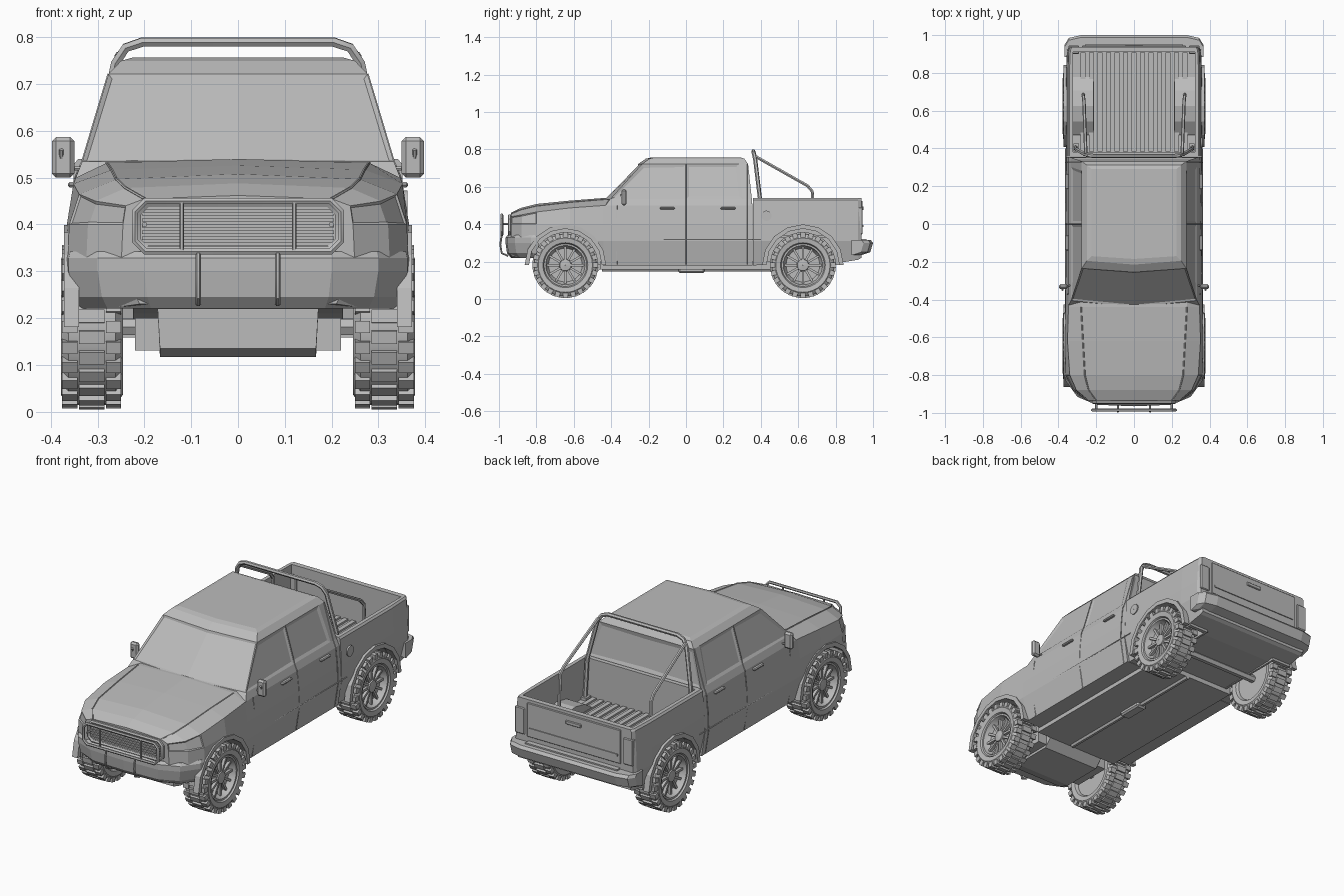
import bpy, bmesh, math
from mathutils import Matrix, Vector

if "Cube" in bpy.data.objects:
    bpy.data.objects.remove(bpy.data.objects["Cube"], do_unlink=True)

grey = bpy.data.materials.new("plain grey")
grey.use_nodes = True
grey.diffuse_color = (0.5, 0.5, 0.5, 1)
grey.node_tree.nodes["Principled BSDF"].inputs["Base Color"].default_value = (0.5, 0.5, 0.5, 1)


def finish(name, bm, smooth=False):
    bmesh.ops.remove_doubles(bm, verts=bm.verts, dist=1e-5)
    bmesh.ops.recalc_face_normals(bm, faces=bm.faces)
    me = bpy.data.meshes.new(name)
    bm.to_mesh(me)
    bm.free()
    me.materials.append(grey)
    ob = bpy.data.objects.new(name, me)
    bpy.context.collection.objects.link(ob)
    if smooth:
        bpy.ops.object.select_all(action='DESELECT')
        ob.select_set(True)
        bpy.context.view_layer.objects.active = ob
        bpy.ops.object.shade_smooth_by_angle(angle=math.radians(35))
    return ob


def loft(rings, bm=None, closed=False):
    """Skin a row of equal closed rings; cap the ends unless closed."""
    bm = bm or bmesh.new()
    vs = [[bm.verts.new(p) for p in ring] for ring in rings]
    n = len(vs[0])
    pairs = list(zip(vs, vs[1:])) + ([(vs[-1], vs[0])] if closed else [])
    for a, b in pairs:
        for i in range(n):
            j = (i + 1) % n
            bm.faces.new((a[i], a[j], b[j], b[i]))
    if not closed:
        bm.faces.new(vs[0])
        bm.faces.new(vs[-1])
    return bm


def mirrored(half):
    return half + [(-x, y, z) for x, y, z in reversed(half) if abs(x) > 1e-6]


def add_box(bm, x0, x1, y0, y1, z0, z1, mat=Matrix()):
    m = Matrix.Translation(((x0 + x1) / 2, (y0 + y1) / 2, (z0 + z1) / 2))
    s = Matrix.Diagonal((abs(x1 - x0), abs(y1 - y0), abs(z1 - z0), 1))
    bmesh.ops.create_cube(bm, size=1, matrix=mat @ m @ s)


def box(name, *dims, bevel=0):
    bm = bmesh.new()
    add_box(bm, *dims)
    if bevel:
        bmesh.ops.bevel(bm, geom=bm.edges[:], offset=bevel, segments=1, affect='EDGES')
    return finish(name, bm)


def tube(name, pts, r, cyclic=False):
    cu = bpy.data.curves.new(name, 'CURVE')
    cu.dimensions = '3D'
    cu.bevel_depth, cu.bevel_resolution, cu.use_fill_caps = r, 1, True
    sp = cu.splines.new('POLY')
    sp.points.add(len(pts) - 1)
    for p, co in zip(sp.points, pts):
        p.co = (*co, 1)
    sp.use_cyclic_u = cyclic
    tmp = bpy.data.objects.new(name + "_path", cu)
    bpy.context.collection.objects.link(tmp)
    bpy.context.view_layer.update()
    me = bpy.data.meshes.new_from_object(tmp.evaluated_get(bpy.context.evaluated_depsgraph_get()))
    bpy.data.objects.remove(tmp, do_unlink=True)
    bm = bmesh.new()
    bm.from_mesh(me)
    return finish(name, bm, True)


def lathe(name, profile, y, z, s, n=32):
    rings = [[(s * x, y + r * math.cos(a), z + r * math.sin(a)) for x, r in profile]
             for a in (2 * math.pi * i / n for i in range(n))]
    return finish(name, loft(rings, closed=True), True)


def arch(name, s, y, r0, r1, x0, x1, n=8):
    rings = []
    for i in range(n + 1):
        c, d = math.cos(math.pi * i / n), math.sin(math.pi * i / n)
        rings.append([(s * x, y + r * c, AXLE_Z + r * d) for x, r in
                      ((x0, r0), (x1, r0), (x1, r1), (x0, r1))])
    return finish(name, loft(rings))


def cut(ob, cutter):
    mod = ob.modifiers.new("cut", 'BOOLEAN')
    mod.operation, mod.solver, mod.object = 'DIFFERENCE', 'EXACT', cutter
    bpy.context.view_layer.objects.active = ob
    bpy.ops.object.modifier_apply(modifier=mod.name)
    bpy.data.objects.remove(cutter, do_unlink=True)


def wheel_cutter(s, y):
    ring = [(y + 0.197 * math.cos(a), AXLE_Z + 0.197 * math.sin(a))
            for a in (math.pi * i / 8 for i in range(16))]
    return finish("arch_cutter", loft([[(s * x, p, q) for p, q in ring] for x in (0.225, 0.5)]))


AXLE_Z, FRONT_Y, REAR_Y = 0.181, -0.645, 0.625
SIDES = ((1, "left"), (-1, "right"))


# Main body: bonnet, wings and lower doors
def section(y, zb, wb, w, ws, zs, wh, zh, zc):
    return mirrored([(0, y, zb), (wb, y, zb), (w, y, 0.31), (w - 0.004, y, 0.40),
                     (ws, y, zs), (wh, y, zh), (0, y, zc)])


bm = loft([section(-0.935, .23, .21, .25, .24, .44, .20, .455, .462),
           section(-0.88, .22, .28, .325, .305, .45, .24, .478, .488),
           section(-0.80, .22, .33, .365, .34, .465, .26, .497, .508),
           section(-0.62, .21, .34, .37, .352, .487, .27, .517, .526),
           section(-0.44, .18, .34, .366, .347, .50, .28, .532, .54),
           section(0.355, .18, .34, .36, .347, .50, .32, .51, .51)])
bm.normal_update()
bmesh.ops.recalc_face_normals(bm, faces=bm.faces)
for s, side in SIDES:  # recessed headlamps
    lamp = [f for f in bm.faces if f.calc_center_median().y < -0.8
            and 0.41 < f.calc_center_median().z < 0.44 and f.calc_center_median().x * s > 0.2]
    bmesh.ops.inset_region(bm, faces=lamp, thickness=0.006, depth=-0.004)
body = finish("main_body", bm)

# Cargo bed with its cavity
bed = finish("cargo_bed", loft([mirrored([(0, y, zb), (.33, y, zb), (w, y, .31), (w - .002, y, .40),
                                          (w - .01, y, .53), (w - .018, y, .54), (0, y, .54)])
                                for y, zb, w in ((.358, .18, .36), (.8, .19, .36), (.92, .21, .355), (.938, .22, .345))]))
cut(bed, box("cavity_cutter", -.322, .322, .382, .91, .33, .7))
for s, side in SIDES:
    cut(body, wheel_cutter(s, FRONT_Y))
    cut(bed, wheel_cutter(s, REAR_Y))
    for y, end in ((FRONT_Y, "front"), (REAR_Y, "rear")):
        arch(f"{end}_{side}_arch_lip", s, y, .195, .218, .34, .372)
    arch(f"{side}_bed_wheel_well", s, REAR_Y, .196, .215, .22, .33)
    arch(f"{side}_bed_well_wall", s, REAR_Y, .01, .215, .215, .226)
bm = bmesh.new()
for i in range(-6, 7):
    add_box(bm, i * .045 - .012, i * .045 + .012, .385, .908, .329, .34)
finish("bed_floor_ribs", bm)

# Cab, lofted upward, with recessed glass
rows = [(.50, .347, -.47, -.43, .355), (.535, .333, -.44, -.405, .352),
        (.722, .277, -.255, -.235, .332), (.75, .25, -.215, -.195, .312), (.757, .225, -.185, -.17, .29)]
bm = loft([mirrored([(0, yf, z), (x, ya, z), (x, 0, z), (x, yr - .05, z), (x, yr, z), (0, yr, z)])
           for z, x, yf, ya, yr in rows])
bmesh.ops.recalc_face_normals(bm, faces=bm.faces)
glass = [f for f in bm.faces if .58 < f.calc_center_median().z < .68]


def pick(test):
    return [f for f in glass if test(f.calc_center_median(), f.normal)]


bm.normal_update()
regions = [pick(lambda c, n: n.y < -.4), pick(lambda c, n: n.y > .7)]
for s in (1, -1):
    regions.append(pick(lambda c, n: n.x * s > .7 and c.y < -.02))
    regions.append(pick(lambda c, n: n.x * s > .7 and 0 < c.y < .28))
for i, reg in enumerate(regions):
    bmesh.ops.inset_region(bm, faces=reg, thickness=.012 if i == 0 else .022, depth=-.006)
finish("cab", bm)

# Front and rear bumpers
plan = [(0, -.965), (.2, -.957), (.3, -.915), (.362, -.83), (.368, -.79), (.3, -.79), (0, -.79)]
finish("front_bumper", loft([mirrored([(x * k, y + d, z) for x, y in plan])
                             for z, k, d in ((.22, .93, .03), (.245, .97, .008), (.30, 1, 0), (.328, 1, 0), (.342, .99, .012))]))
plan = [(0, 1.0), (.28, 1.0), (.345, .985), (.367, .95), (.367, .885), (.3, .885), (0, .885)]
finish("rear_bumper", loft([mirrored([(x, y + (d if y > .9 else 0), z) for x, y in plan])
                            for z, d in ((.235, -.06), (.25, -.015), (.30, 0), (.315, -.012))]))
box("rear_bumper_step", -.27, .27, .93, .965, .31, .322)

# Grille and brush guard
def frame(w, z0, z1, y, c):
    return [(-w + c, y, z0), (w - c, y, z0), (w, y, z0 + c), (w, y, z1 - c),
            (w - c, y, z1), (-w + c, y, z1), (-w, y, z1 - c), (-w, y, z0 + c)]


tube("grille_surround", frame(.215, .345, .445, -.943, .02), .01, True)
bm = bmesh.new()
for i in range(7):
    add_box(bm, -.205, .205, -.948, -.93, .354 + i * .013, .361 + i * .013)
finish("grille_slats", bm)
tube("guard_loop", frame(.22, .342, .45, -.985, .022), .008, True)
for s, side in SIDES:
    tube(f"{side}_guard_upright", [(s * .12, -.987, z) for z in (.342, .45)], .005)
    tube(f"{side}_guard_leg", [(s * .085, -.985, .345), (s * .085, -.993, .29),
                               (s * .085, -.985, .245), (s * .085, -.95, .23)], .006)
    tube(f"{side}_guard_bracket", [(s * .2, -.985, .40), (s * .2, -.93, .40)], .006)

# Roll bar with braces running down into the bed
hoop = [(.31, .405, .34), (.305, .395, .54), (.262, .37, .745), (.24, .363, .778), (.205, .36, .79)]
tube("roll_bar", hoop + [(-x, y, z) for x, y, z in reversed(hoop)], .011)

for s, side in SIDES:
    tube(f"{side}_roll_brace", [(s * .255, .372, .762), (s * .265, .65, .605),
                                (s * .268, .675, .575), (s * .268, .685, .38)], .009)
    box(f"{side}_roll_bar_foot", s * .29, s * .32, .385, .425, .33, .345)
    # Mirrors, handles, seams and tail lamps
    box(f"{side}_mirror", s * .35, s * .398, -.345, -.318, .50, .587, bevel=.009)
    tube(f"{side}_mirror_arm", [(s * .33, -.325, .52), (s * .378, -.33, .52), (s * .378, -.35, .56)], .005)
    for y, end in ((-.10, "front"), (.225, "rear")):
        box(f"{side}_{end}_door_handle", s * .345, s * .364, y - .04, y + .04, .479, .491, bevel=.004)
    for y, top in ((-.37, 4), (0, 6), (.325, 6)):
        path = [(.341, .185), (.361, .31), (.358, .40), (.348, .5), (.333, .535), (.277, .722)][:top]
        tube(f"{side}_door_seam", [(s * x, y, z) for x, z in path], .0025)
    tube(f"{side}_bonnet_seam", [(s * .28, -.44, .532), (s * .27, -.62, .517), (s * .26, -.80, .497),
                                 (s * .24, -.88, .478), (s * .20, -.935, .455)], .0035)
    tube(f"{side}_waist_crease", [(s * .361, y, .318) for y in (-.42, .40)], .003)
    box(f"{side}_tail_lamp", s * .29, s * .347, .90, .944, .35, .49, bevel=.004)

# Tailgate and fuel cap
box("tailgate_panel", -.275, .275, .93, .944, .345, .525, bevel=.003)
box("tailgate_ridge", -.26, .26, .94, .949, .385, .395)
box("tailgate_handle", -.045, .045, .94, .95, .475, .495, bevel=.003)
lathe("fuel_cap", [(.34, .001), (.34, .028), (.362, .028), (.362, .001)], .43, .445, 1, 12)

# Underside
box("floor_slab", -.25, .25, -.46, .46, .158, .2)
finish("skid_plate", loft([[(x, y, z) for x, z in ((-w, .22), (w, .22), (w - .005, zb), (-w + .005, zb))]
                           for y, w, zb in ((-.78, .172, .135), (-.72, .172, .117), (-.5, .172, .117), (-.46, .172, .16))]))
box("front_subframe", -.22, .22, -.7, -.49, .13, .2)
tube("drive_shaft", [(.03, -.45, .158), (.03, .46, .158)], .013)
box("gearbox", 0, .06, -.04, .10, .138, .17, bevel=.008)
for y, end in ((FRONT_Y, "front"), (REAR_Y, "rear")):
    tube(f"{end}_axle", [(-.27, y, AXLE_Z), (.27, y, AXLE_Z)], .02)

# Wheels: tyre, tread blocks, rim and spokes
tyre = [(.262, .112), (.25, .12), (.246, .145), (.262, .167), (.363, .167), (.379, .145), (.375, .12), (.362, .112)]
rim = [(.265, .001), (.265, .114), (.368, .114), (.368, .105), (.345, .097), (.335, .09),
       (.335, .034), (.356, .03), (.36, .001)]
for s, side in SIDES:
    for y, end in ((FRONT_Y, "front"), (REAR_Y, "rear")):
        tag = f"{end}_{side}"
        lathe(f"{tag}_tyre", tyre, y, AXLE_Z, s)
        lathe(f"{tag}_rim", rim, y, AXLE_Z, s)
        hub = Matrix.Translation((0, y, AXLE_Z))
        treads, spokes = bmesh.new(), bmesh.new()
        for i in range(24):
            a = 2 * math.pi * i / 24
            turn = hub @ Matrix.Rotation(a, 4, 'X')
            half = hub @ Matrix.Rotation(a + math.pi / 24, 4, 'X')
            add_box(treads, s * .285, s * .34, -.014, .014, .16, .176, half)
            for x0, x1 in ((.25, .282), (.343, .376)):
                add_box(treads, s * x0, s * x1, -.013, .013, .148, .175, turn)
            if i % 2 == 0:
                add_box(spokes, s * .33, s * .35, -.006, .006, .028, .10, turn)
        finish(f"{tag}_tread_blocks", treads)
        finish(f"{tag}_spokes", spokes)
